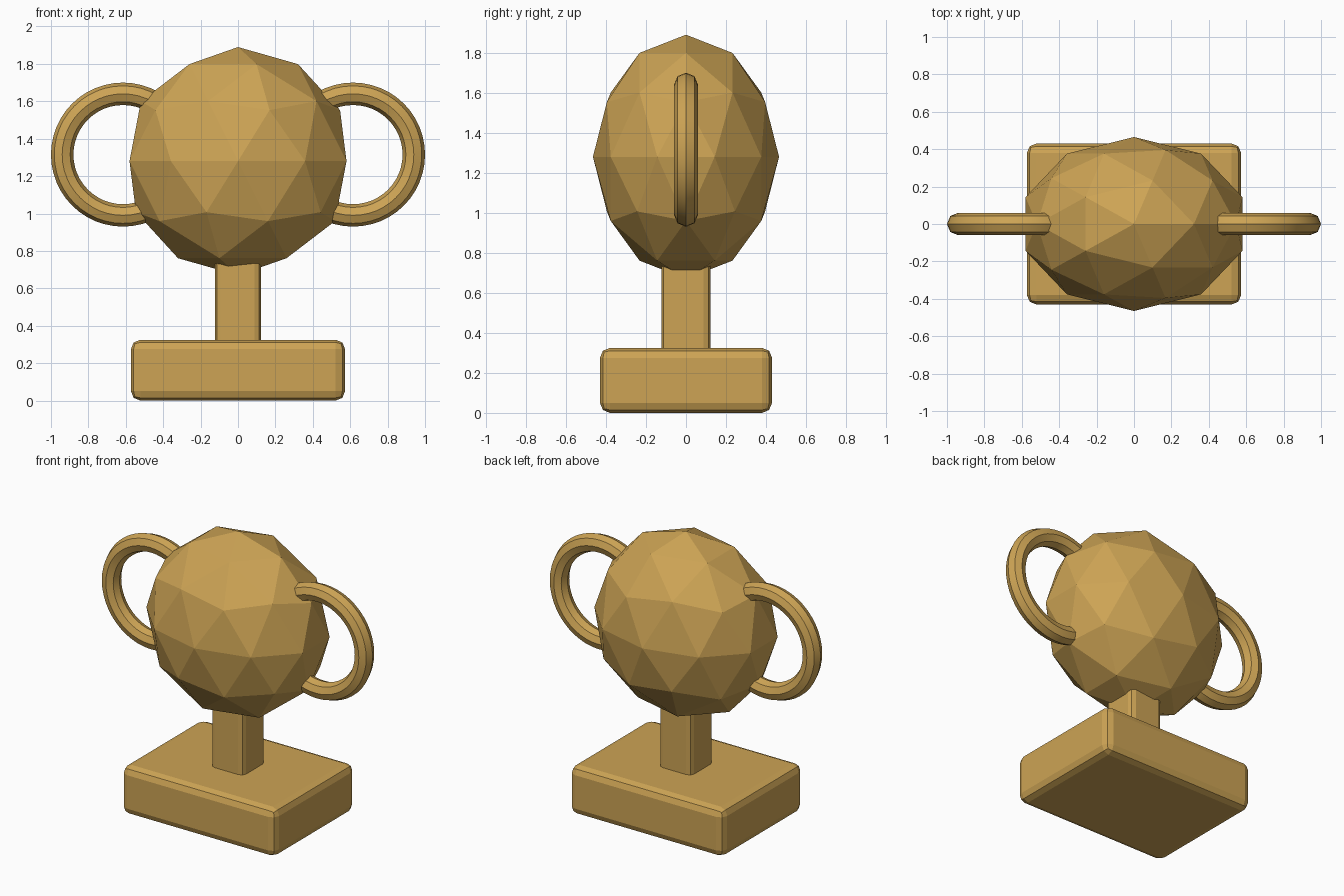
import bpy
from math import pi

if "Cube" in bpy.data.objects:
    bpy.data.objects.remove(bpy.data.objects["Cube"])

gold = bpy.data.materials.new("gold")
gold.diffuse_color = (0.61, 0.37, 0.09, 1)
gold.use_nodes = True
gold.node_tree.nodes["Principled BSDF"].inputs["Base Color"].default_value = gold.diffuse_color


def finish(name):
    ob = bpy.context.object
    ob.name = name
    ob.data.materials.append(gold)
    return ob


def block(name, size, z, bevel):
    """Box with two-segment bevelled edges."""
    bpy.ops.mesh.primitive_cube_add(size=1, location=(0, 0, z))
    ob = finish(name)
    ob.scale = size
    bpy.ops.object.transform_apply(location=False, rotation=False, scale=True)
    mod = ob.modifiers.new("bevel", 'BEVEL')
    mod.width = bevel
    mod.segments = 2
    return ob


# Plinth and stem
block("base", (1.145, 0.86, 0.325), 0.1625, 0.05)
block("stem", (0.245, 0.245, 0.56), 0.50, 0.035)

# Faceted bowl, flattened front to back
bpy.ops.mesh.primitive_ico_sphere_add(subdivisions=2, radius=1, location=(0, 0, 1.28))
bowl = finish("bowl")
bowl.scale = (0.61, 0.465, 0.61)

# Ring handles, half sunk into the bowl
for side, name in ((-1, "left_handle"), (1, "right_handle")):
    bpy.ops.mesh.primitive_torus_add(
        location=(side * 0.615, 0, 1.315), rotation=(pi / 2, 0, 0),
        major_segments=48, minor_segments=8,
        major_radius=0.325, minor_radius=0.06)
    finish(name)
    bpy.ops.object.shade_smooth_by_angle()
